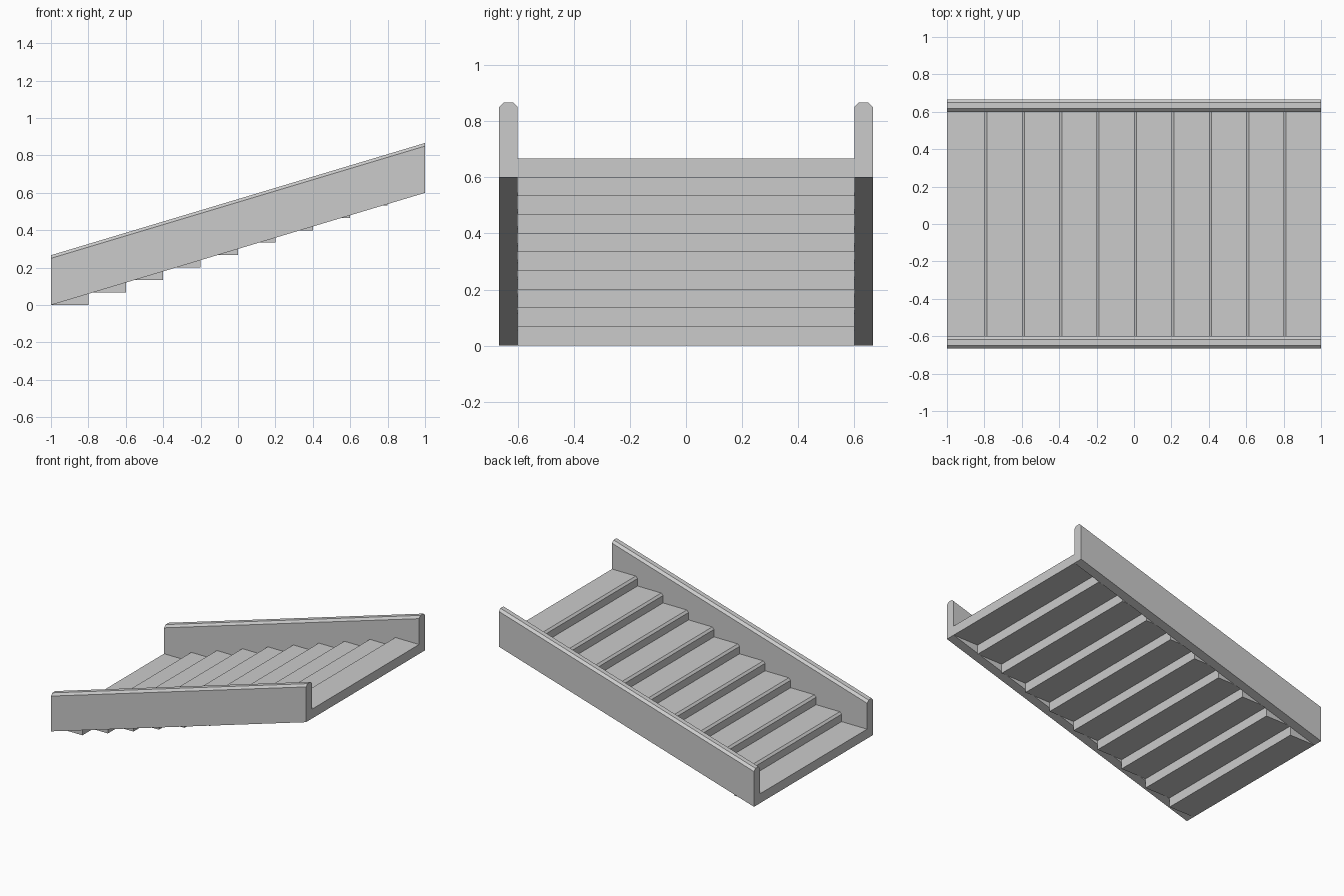
import bpy

if "Cube" in bpy.data.objects:
    bpy.data.objects.remove(bpy.data.objects["Cube"])

RUN, RISE, N = 0.2, 0.2 / 3, 10
Y_IN, Y_OUT = 0.6, 2 / 3
C = 1 / 60


def prism(name, front, back):
    """Solid spanned between two matching outlines."""
    n = len(front)
    faces = [list(range(n))[::-1], list(range(n, 2 * n))]
    faces += [[i, (i + 1) % n, n + (i + 1) % n, n + i] for i in range(n)]
    mesh = bpy.data.meshes.new(name)
    mesh.from_pydata(front + back, [], faces)
    import bmesh
    bm = bmesh.new()
    bm.from_mesh(mesh)
    bmesh.ops.recalc_face_normals(bm, faces=bm.faces)
    bm.to_mesh(mesh)
    bm.free()
    obj = bpy.data.objects.new(name, mesh)
    bpy.context.collection.objects.link(obj)
    return obj


# Steps: slabs with a chamfered nosing (the lowest one is square)
for i in range(N):
    x0, x1 = -1 + i * RUN, -1 + (i + 1) * RUN
    z0, z1 = i * RISE, (i + 1) * RISE
    nose = [(x0, z1 - 0.014), (x0 + 0.014, z1)] if i else [(x0, z1)]
    outline = [(x1, z1), (x1, z0), (x0, z0)] + nose
    prism(f"step_{i + 1}",
          [(x, -Y_IN, z) for x, z in outline],
          [(x, Y_IN, z) for x, z in outline])

# Sloping side walls with chamfered top edges
H = 0.8 / 3
section = [(Y_IN, 0), (Y_OUT, 0), (Y_OUT, H - C), (Y_OUT - C, H),
           (Y_IN + C, H), (Y_IN, H - C)]
for side, s in (("front", -1), ("back", 1)):
    prism(f"side_wall_{side}",
          [(-1, s * y, z) for y, z in section],
          [(1, s * y, z + 0.6) for y, z in section])
